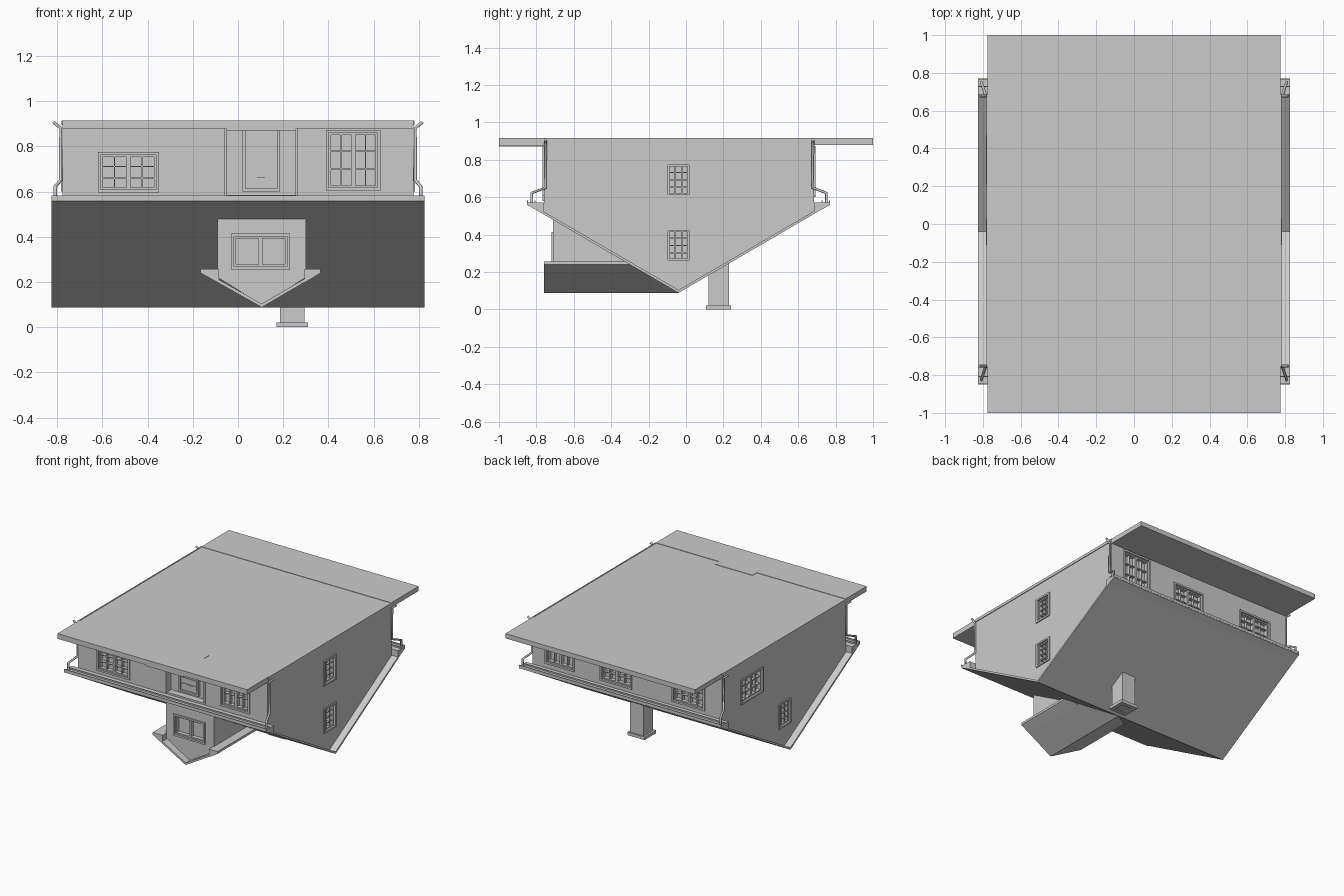
import bpy, bmesh

if "Cube" in bpy.data.objects:
    bpy.data.objects.remove(bpy.data.objects["Cube"])

def finish(name, bm):
    bmesh.ops.recalc_face_normals(bm, faces=bm.faces)
    me = bpy.data.meshes.new(name)
    bm.to_mesh(me)
    bm.free()
    ob = bpy.data.objects.new(name, me)
    bpy.context.collection.objects.link(ob)
    return ob

def add_box(bm, x0, x1, y0, y1, z0, z1):
    vs = bmesh.ops.create_cube(bm, size=1)["verts"]
    for v in vs:
        v.co.x = x1 if v.co.x > 0 else x0
        v.co.y = y1 if v.co.y > 0 else y0
        v.co.z = z1 if v.co.z > 0 else z0

def box(name, *b):
    bm = bmesh.new()
    add_box(bm, *b)
    return finish(name, bm)

def prism(name, pts, axis, a, b):
    """Extrude a profile of (horizontal, z) points along x or y."""
    bm = bmesh.new()
    f = bm.faces.new([bm.verts.new((a, p, z) if axis == "x" else (p, a, z)) for p, z in pts])
    r = bmesh.ops.extrude_face_region(bm, geom=[f])
    d = (b - a, 0, 0) if axis == "x" else (0, b - a, 0)
    bmesh.ops.translate(bm, vec=d, verts=[g for g in r["geom"] if isinstance(g, bmesh.types.BMVert)])
    return finish(name, bm)

# wall planes: axis of the normal, position, outward sign
WALLS = {"front": ("y", -0.76, -1), "back": ("y", 0.685, 1), "right": ("x", 0.775, 1),
         "left": ("x", -0.775, -1), "dormer": ("y", -0.71, -1)}

def wall_box(bm, wall, u0, u1, z0, z1, d0, d1):
    """Box on a wall: u along it, d outward from it."""
    ax, p, s = WALLS[wall]
    a, b = sorted((p + s * d0, p + s * d1))
    add_box(bm, *((u0, u1, a, b) if ax == "y" else (a, b, u0, u1)), z0, z1)

def border(bm, wall, u0, u1, z0, z1, w, d0, d1):
    wall_box(bm, wall, u0, u1, z0, z0 + w, d0, d1)
    wall_box(bm, wall, u0, u1, z1 - w, z1, d0, d1)
    wall_box(bm, wall, u0, u0 + w, z0 + w, z1 - w, d0, d1)
    wall_box(bm, wall, u1 - w, u1, z0 + w, z1 - w, d0, d1)

def window(name, wall, cut, u0, u1, z0, z1, sashes, cols, rows):
    wall_box(cut, wall, u0 + .008, u1 - .008, z0 + .008, z1 - .008, -.035, .03)
    bm = bmesh.new()
    border(bm, wall, u0, u1, z0, z1, .013, -.034, .008)
    a, b, c, d = u0 + .013, u1 - .013, z0 + .013, z1 - .013
    w = (b - a) / sashes
    for i in range(sashes):
        s0, s1 = a + i * w, a + (i + 1) * w
        border(bm, wall, s0, s1, c, d, .009, -.034, -.006)
        for k in range(1, cols):
            m = s0 + (s1 - s0) * k / cols
            wall_box(bm, wall, m - .003, m + .003, c, d, -.034, -.012)
        for k in range(1, rows):
            m = c + (d - c) * k / rows
            wall_box(bm, wall, s0, s1, m - .003, m + .003, -.034, -.012)
    finish(name, bm)

def carve(ob, bm, name):
    cutter = finish(name, bm)
    cutter.hide_render = True
    cutter.hide_viewport = True
    cutter.display_type = "WIRE"
    m = ob.modifiers.new("openings", "BOOLEAN")
    m.operation, m.solver, m.object = "DIFFERENCE", "EXACT", cutter

# upside-down house walls with gables
body = prism("house_walls", [(-.76, .912), (-.76, .52), (-.04, .098), (.685, .52), (.685, .912)],
             "x", -.775, .775)
cut = bmesh.new()
add_box(cut, -.05, .255, -.85, -.71, .585, .95)
window("front_window_wide", "front", cut, -.62, -.35, .595, .775, 2, 2, 3)
window("front_window_tall", "front", cut, .39, .63, .605, .873, 2, 2, 3)
window("back_window_tall", "back", cut, .43, .67, .605, .873, 2, 2, 3)
window("back_window_middle", "back", cut, -.04, .22, .6, .78, 2, 2, 3)
window("back_window_end", "back", cut, -.635, -.365, .6, .78, 2, 2, 3)
for side in ("left", "right"):
    window(side + "_attic_window", side, cut, -.11, .03, .25, .435, 1, 3, 4)
window("right_upper_window", "right", cut, -.11, .03, .6, .785, 1, 3, 4)
window("left_wide_window", "left", cut, .21, .47, .6, .785, 2, 2, 3)
carve(body, cut, "wall_cutter")

# ground strips in front and behind, path to the door
box("front_ground", -.775, .775, -1, -.755, .877, .915)
box("porch_floor", -.05, .255, -.76, -.705, .88, .915)
box("path", -.05, .255, -1, -.76, .87, .895)
box("back_ground", -.775, .775, .68, 1, .88, .915)
for s in (-1, 1):
    box("base_trim", s * .776 - .004, s * .776 + .004, -.755, .685, .895, .915)

# porch pilasters and door
for x in (-.055, .26):
    box("porch_trim", x - .006, x + .006, -.767, -.71, .58, .885)
bm = bmesh.new()
border(bm, "dormer", .02, .185, .6, .885, .013, -.01, .016)
wall_box(bm, "dormer", .03, .175, .61, .88, -.01, .004)
for i in range(6):
    z = .63 + i * .042
    wall_box(bm, "dormer", .04, .165, z, z + .034, 0, .009)
wall_box(bm, "dormer", .085, .12, .658, .664, 0, .014)
finish("front_door", bm)

# main roof, soffits and gutters
prism("main_roof", [(-.85, .56), (-.04, .088), (.77, .56), (.77, .575), (-.04, .104), (-.85, .575)],
      "x", -.825, .825)
for s, wall in ((-1, .72), (1, .725)):
    e = -.04 + s * .81
    w = -.04 + s * wall
    prism("soffit", [(e, .558), (e, .572), (w, .572), (w, .512)], "x", -.825, .825)
    g = e - s * .022
    bm = bmesh.new()
    add_box(bm, -.825, .825, g - .022, g + .022, .565, .57)
    for k in (-1, 1):
        add_box(bm, -.825, .825, g + k * .02 - .003, g + k * .02 + .003, .565, .582)
    finish("gutter", bm)

# corner downpipes
for sx in (-1, 1):
    for y, ye in ((-.752, -.825), (.678, .75)):
        cu = bpy.data.curves.new("downpipe", "CURVE")
        cu.dimensions = "3D"
        cu.bevel_depth = .008
        cu.bevel_resolution = 1
        cu.use_fill_caps = True
        path = [(.817, y, .907), (.784, y, .882), (.784, y, .65), (.808, ye, .622), (.808, ye, .568)]
        sp = cu.splines.new("POLY")
        sp.points.add(len(path) - 1)
        for p, c in zip(sp.points, path):
            p.co = (sx * c[0], c[1], c[2], 1)
        bpy.context.collection.objects.link(bpy.data.objects.new("downpipe", cu))

# dormer with its own gable roof
dormer = prism("dormer_walls", [(-.09, .5), (-.09, .22), (.105, .1), (.3, .22), (.3, .5)],
               "y", -.71, -.15)
cut = bmesh.new()
window("dormer_window", "dormer", cut, -.03, .23, .255, .415, 2, 1, 1)
carve(dormer, cut, "dormer_cutter")
prism("dormer_roof", [(-.165, .24), (.105, .088), (.365, .24), (.365, .256), (.105, .104), (-.165, .256)],
      "y", -.76, -.04)
for e, w in ((-.165, -.085), (.365, .295)):
    prism("dormer_soffit", [(e, .24), (e, .257), (w, .257), (w, .197)], "y", -.76, -.25)

# chimney with hollow stepped cap
box("chimney_shaft", .185, .295, .12, .23, .02, .32)
bm = bmesh.new()
add_box(bm, .17, .31, .107, .24, .008, .022)
add_box(bm, .17, .2, .107, .24, 0, .008)
add_box(bm, .28, .31, .107, .24, 0, .008)
add_box(bm, .2, .28, .107, .137, 0, .008)
add_box(bm, .2, .28, .21, .24, 0, .008)
finish("chimney_cap", bm)
